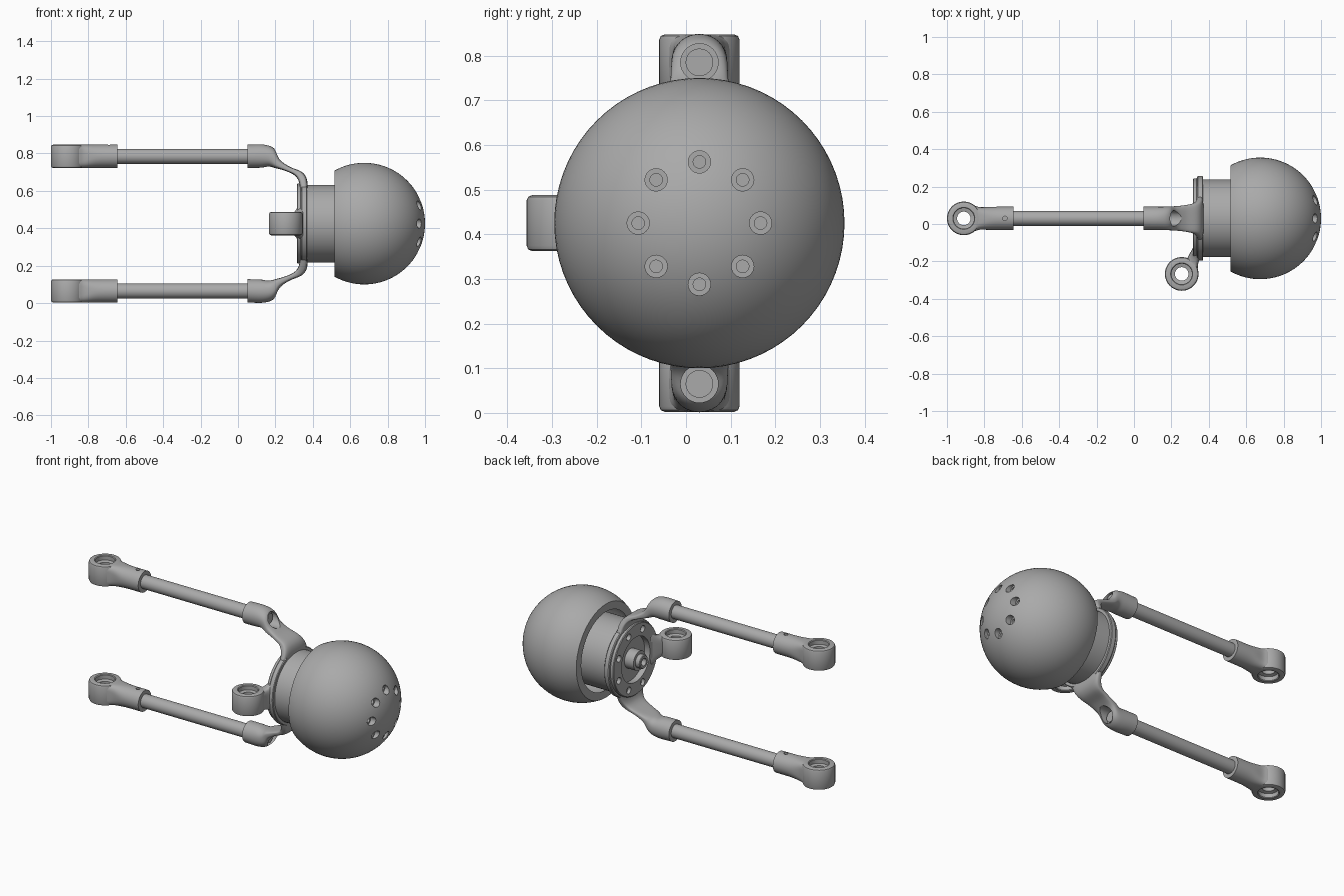
import bpy, bmesh, math
from mathutils import Vector

if "Cube" in bpy.data.objects:
    bpy.data.objects.remove(bpy.data.objects["Cube"])

grey = bpy.data.materials.new("satin_grey")
grey.use_nodes = True
grey.diffuse_color = (0.4, 0.4, 0.4, 1)
grey.node_tree.nodes["Principled BSDF"].inputs["Base Color"].default_value = (0.4, 0.4, 0.4, 1)

YC, ZC = 0.03, 0.425          # main axis of the ball and flange
ROD_OFFSET = 0.36             # rods above and below the main axis
EYE_X = -0.91


def finish(name, bm):
    bmesh.ops.remove_doubles(bm, verts=bm.verts, dist=1e-5)
    bmesh.ops.recalc_face_normals(bm, faces=bm.faces)
    mesh = bpy.data.meshes.new(name)
    bm.to_mesh(mesh)
    bm.free()
    mesh.materials.append(grey)
    obj = bpy.data.objects.new(name, mesh)
    bpy.context.collection.objects.link(obj)
    return obj


def lathe(name, profile, centre, axis="X", closed=False, steps=48):
    """Spin (radius, height) points round an axis through centre."""
    bm = bmesh.new()
    verts = [bm.verts.new((r, 0, h)) for r, h in profile]
    edges = [bm.edges.new(pair) for pair in zip(verts, verts[1:])]
    if closed:
        edges.append(bm.edges.new((verts[-1], verts[0])))
    bmesh.ops.spin(bm, geom=verts + edges, cent=(0, 0, 0), axis=(0, 0, 1),
                   angle=math.tau, steps=steps)
    for v in bm.verts:
        x, y, z = v.co
        v.co = Vector((z, x, y) if axis == "X" else (x, y, z)) + Vector(centre)
    return finish(name, bm)


def rod_shape(r, start, end):
    return [(0, start), (r, start), (r, end), (0, end)]


def loft(name, stations, place, steps=6, sides=40):
    """Skin stations (inner a, b, outer a, b, half width, squareness)."""
    keys = [Vector(s) for s in stations]
    keys = [keys[0] * 2 - keys[1]] + keys + [keys[-1] * 2 - keys[-2]]
    path = []
    for p0, p1, p2, p3 in zip(keys, keys[1:], keys[2:], keys[3:]):
        for i in range(steps):
            t = i / steps
            path.append(p1 + (p2 - p0) * (t / 2)
                        + (p0 * 2 - p1 * 5 + p2 * 4 - p3) * (t * t / 2)
                        + (p1 * 3 - p0 - p2 * 3 + p3) * (t ** 3 / 2))
    path.append(keys[-2])
    bm = bmesh.new()
    rings = []
    for a1, b1, a2, b2, w, power in path:
        ring = []
        for i in range(sides):
            c, s = math.cos(math.tau * i / sides), math.sin(math.tau * i / sides)
            u = math.copysign(abs(c) ** (2 / power), c)
            v = math.copysign(abs(s) ** (2 / power), s)
            a = (a1 + a2) / 2 + (a2 - a1) / 2 * u
            b = (b1 + b2) / 2 + (b2 - b1) / 2 * u
            ring.append(bm.verts.new(place(a, b, w * v)))
        rings.append(ring)
    for r1, r2 in zip(rings, rings[1:]):
        for i in range(sides):
            j = (i + 1) % sides
            bm.faces.new((r1[i], r1[j], r2[j], r2[i]))
    bm.faces.new(rings[0])
    bm.faces.new(rings[-1])
    return finish(name, bm)


def cut(obj, cutter):
    mod = obj.modifiers.new("cut", "BOOLEAN")
    mod.operation, mod.solver, mod.object = "DIFFERENCE", "EXACT", cutter
    bpy.context.view_layer.objects.active = obj
    bpy.ops.object.modifier_apply(modifier=mod.name)
    bpy.data.objects.remove(cutter)


def circle_cuts(obj, profile, radius, turn=0):
    """Cut eight holes on a circle round the main axis."""
    for i in range(8):
        a = math.tau * (i + turn) / 8
        cut(obj, lathe("hole_cutter", profile,
                       (0, YC + radius * math.cos(a), ZC + radius * math.sin(a)), steps=24))


def eye(name, x, y, z):
    """Bearing eye with a stepped vertical bore."""
    h, b = 0.0625, 0.012
    half = [(0.036, 0.03), (0.055, 0.035), (0.055, h - 0.004), (0.059, h),
            (0.09 - b, h), (0.09 - b * 0.3, h - b * 0.3), (0.09, h - b)]
    loop = half + [(r, -k) for r, k in reversed(half)]
    return lathe(name, loop, (x, y, z), axis="Z", closed=True)


parts = []

# Hollow ball with counterbored holes in its nose
BALL_X, R_OUT, R_IN, OPENING = 0.675, 0.325, 0.285, 0.515


def arc(radius, n=32):
    start = math.acos((OPENING - BALL_X) / radius)
    return [(radius * math.sin(start * (1 - i / n)),
             BALL_X + radius * math.cos(start * (1 - i / n))) for i in range(n + 1)]


ball = lathe("ball_shell", arc(R_OUT)[::-1] + arc(R_IN), (0, YC, ZC), closed=True, steps=72)
circle_cuts(ball, [(0, 0.85), (0.014, 0.85), (0.014, 0.945), (0.025, 0.945),
                   (0.025, 1.05), (0, 1.05)], 0.137)
parts.append(ball)

# Neck running into the ball
parts.append(lathe("neck", rod_shape(0.207, 0.36, 0.86), (0, YC, ZC), steps=64))

# Bolted flange with a recess and a central hub
flange = lathe("flange", [
    (0, 0.30), (0.022, 0.30), (0.022, 0.26), (0.036, 0.26), (0.04, 0.264),
    (0.04, 0.29), (0.058, 0.29), (0.058, 0.35), (0.135, 0.35), (0.135, 0.315),
    (0.21, 0.315), (0.214, 0.319), (0.214, 0.335), (0.222, 0.337),
    (0.226, 0.342), (0.226, 0.366), (0.222, 0.37), (0, 0.37)], (0, YC, ZC), steps=64)
circle_cuts(flange, rod_shape(0.02, 0.28, 0.338), 0.174, turn=0.5)
parts.append(flange)

# Side lug
LUG_X, LUG_Y = 0.255, -0.267
parts.append(eye("side_lug_eye", LUG_X, LUG_Y, ZC))
parts.append(loft("side_lug_web", [
    (0.275, -0.21, 0.34, -0.25, 0.06, 4),
    (0.285, -0.185, 0.343, -0.215, 0.062, 4),
    (0.30, -0.155, 0.35, -0.19, 0.075, 4),
    (0.322, -0.115, 0.365, -0.16, 0.11, 4)],
    lambda a, b, w: (a, b, ZC + w)))

# Matching upper and lower arms
for side, s in (("upper", 1), ("lower", -1)):
    z = ZC + s * ROD_OFFSET

    # Curved fork arm from rod socket to flange
    arm = loft(side + "_fork_arm", [
        (0.05, 0.722, 0.05, 0.847, 0.0625, 2),
        (0.12, 0.724, 0.14, 0.847, 0.0625, 2.1),
        (0.165, 0.73, 0.195, 0.825, 0.063, 2.4),
        (0.20, 0.722, 0.228, 0.765, 0.065, 3),
        (0.25, 0.708, 0.275, 0.73, 0.069, 4),
        (0.30, 0.685, 0.343, 0.70, 0.08, 4),
        (0.325, 0.65, 0.37, 0.655, 0.10, 4),
        (0.336, 0.58, 0.37, 0.58, 0.13, 4)],
        lambda a, b, w: (a, YC + w, ZC + s * (b - ZC)))
    cut(arm, lathe("pocket_cutter", rod_shape(0.042, 0.175, 0.4), (0, YC, z), steps=32))
    parts.append(arm)
    parts.append(lathe(side + "_arm_bolt", rod_shape(0.031, 0.15, 0.19), (0, YC, z), steps=24))

    # Straight rod
    parts.append(lathe(side + "_rod", rod_shape(0.04, -0.68, 0.08), (0, YC, z)))

    # Rod end: eye, shank and pin hole
    parts.append(eye(side + "_rod_end_eye", EYE_X, YC, z))
    shank = loft(side + "_rod_end_shank", [
        (-0.852, YC - 0.068, -0.852, YC + 0.068, 0.0625, 5),
        (-0.82, YC - 0.06, -0.82, YC + 0.06, 0.0625, 3.5),
        (-0.76, YC - 0.062, -0.76, YC + 0.062, 0.0625, 2.2),
        (-0.645, YC - 0.0625, -0.645, YC + 0.0625, 0.0625, 2)],
        lambda a, b, w: (a, b, z + w))
    cut(shank, lathe("pin_cutter", rod_shape(0.012, 0.035, 0.09), (-0.69, YC, z),
                     axis="Z", steps=16))
    parts.append(shank)

# Smooth shading with crisp edges
bpy.ops.object.select_all(action="DESELECT")
for obj in parts:
    obj.select_set(True)
bpy.context.view_layer.objects.active = parts[0]
bpy.ops.object.shade_smooth_by_angle(angle=math.radians(30))
